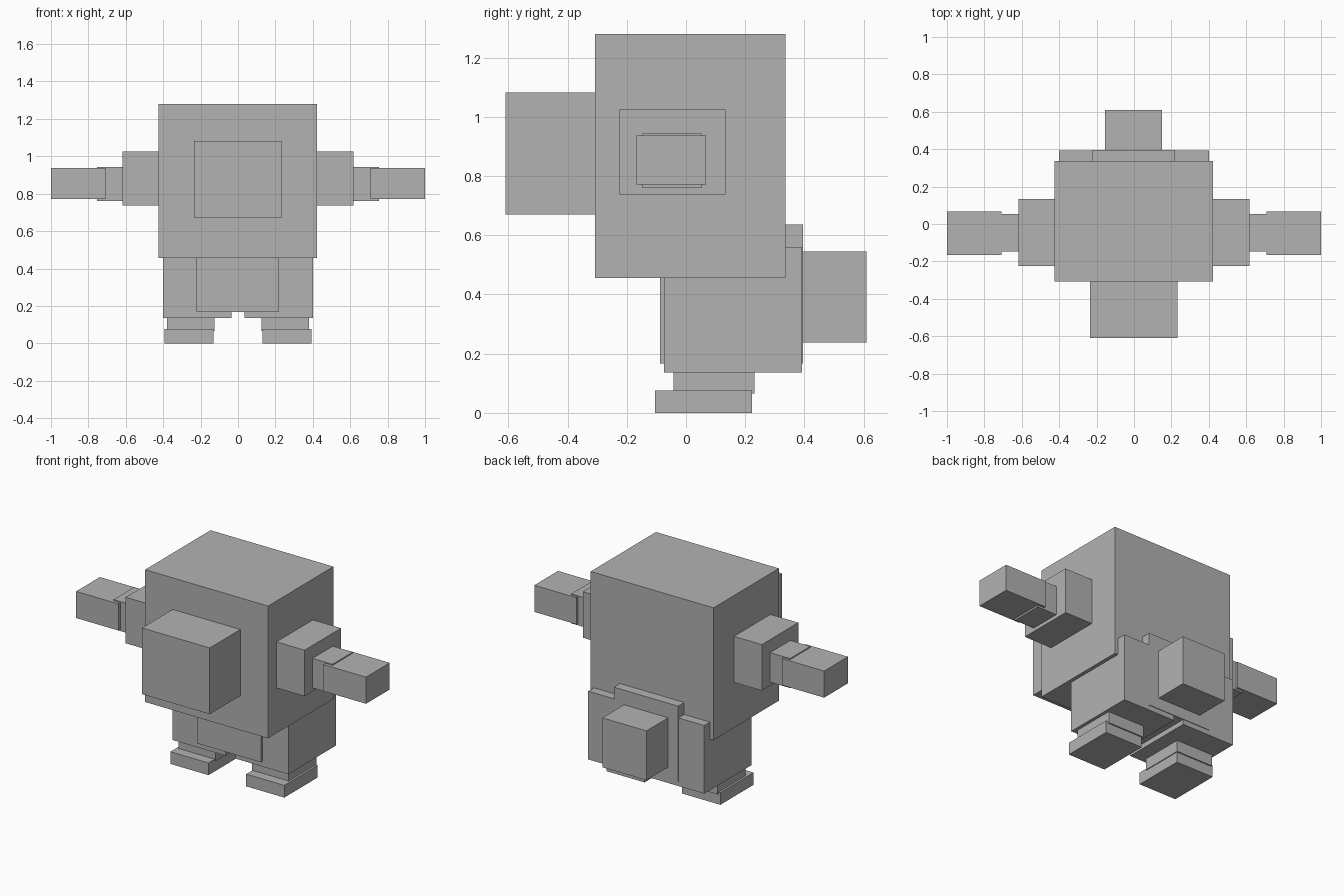
import bpy
import bmesh
from mathutils import Vector

cube = bpy.data.objects.get("Cube")
if cube:
    bpy.data.objects.remove(cube, do_unlink=True)

# Single plain grey
GREY = (0.448, 0.448, 0.448, 1.0)
grey = bpy.data.materials.new("plain grey")
grey.use_nodes = True
grey.diffuse_color = GREY
grey.node_tree.nodes["Principled BSDF"].inputs["Base Color"].default_value = GREY


def box(name, x, y, z):
    """Flat-shaded box spanning the given (min, max) ranges."""
    lo, hi = (Vector(c) for c in zip(x, y, z))
    bm = bmesh.new()
    bmesh.ops.create_cube(bm, size=1)
    bmesh.ops.scale(bm, vec=hi - lo, verts=bm.verts)
    mesh = bpy.data.meshes.new(name)
    bm.to_mesh(mesh)
    bm.free()
    mesh.materials.append(grey)
    obj = bpy.data.objects.new(name, mesh)
    obj.location = (lo + hi) / 2
    bpy.context.collection.objects.link(obj)


def pair(name, x, y, z):
    """The same box on both sides of the model."""
    box("left_" + name, x, y, z)
    box("right_" + name, (-x[1], -x[0]), y, z)


# Torso, snout, hips and tail
box("torso", (-0.425, 0.423), (-0.308, 0.336), (0.455, 1.28))
box("snout", (-0.235, 0.232), (-0.61, -0.29), (0.67, 1.083))
box("hips", (-0.223, 0.22), (-0.087, 0.396), (0.167, 0.636))
box("tail", (-0.154, 0.15), (0.37, 0.61), (0.237, 0.545))

# Arms
pair("shoulder", (0.40, 0.617), (-0.225, 0.134), (0.738, 1.025))
pair("forearm", (0.58, 0.755), (-0.147, 0.053), (0.76, 0.944))
pair("hand", (0.708, 1.0), (-0.167, 0.067), (0.771, 0.937))

# Legs
pair("thigh", (0.034, 0.40), (-0.075, 0.392), (0.136, 0.561))
pair("shin", (0.125, 0.38), (-0.043, 0.231), (0.065, 0.25))
pair("foot", (0.13, 0.393), (-0.105, 0.223), (0.0, 0.076))
